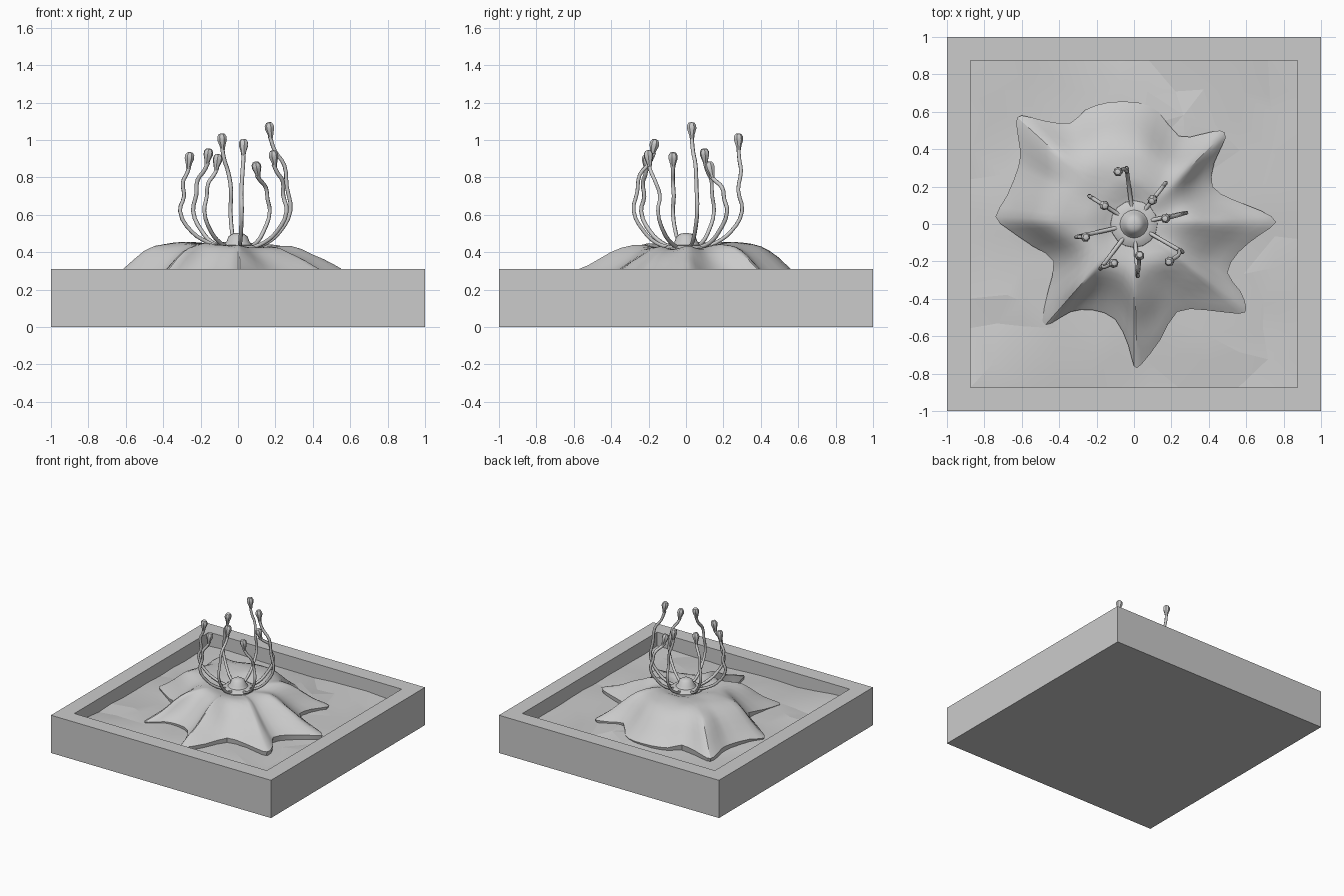
import bpy, bmesh, math, random
from mathutils import Vector, noise

random.seed(4)
cube = bpy.data.objects.get("Cube")
if cube:
    bpy.data.objects.remove(cube, do_unlink=True)

# One plain grey throughout
grey = bpy.data.materials.new("plain grey")
grey.use_nodes = True
grey.diffuse_color = (0.6, 0.6, 0.6, 1)
grey.node_tree.nodes["Principled BSDF"].inputs["Base Color"].default_value = grey.diffuse_color


def add_object(name, data):
    obj = bpy.data.objects.new(name, data)
    bpy.context.collection.objects.link(obj)
    data.materials.append(grey)
    return obj


def mesh_object(name, bm, angle=None):
    bmesh.ops.recalc_face_normals(bm, faces=bm.faces[:])
    mesh = bpy.data.meshes.new(name)
    bm.to_mesh(mesh)
    bm.free()
    obj = add_object(name, mesh)
    if angle:
        bpy.ops.object.select_all(action='DESELECT')
        obj.select_set(True)
        bpy.context.view_layer.objects.active = obj
        bpy.ops.object.shade_smooth_by_angle(angle=math.radians(angle))
    return obj


def loft(bm, rings, cap_start=False, cap_end=False):
    """Skin a list of closed rings of points."""
    loops = [[bm.verts.new(p) for p in ring] for ring in rings]
    n = len(loops[0])
    for a, b in zip(loops, loops[1:]):
        for i in range(n):
            j = (i + 1) % n
            bm.faces.new((a[i], a[j], b[j], b[i]))
    if cap_start:
        bm.faces.new(loops[0])
    if cap_end:
        bm.faces.new(loops[-1])


def lathe(bm, profile, sides):
    rings = [[(r * math.cos(math.tau * i / sides), r * math.sin(math.tau * i / sides), z)
              for i in range(sides)] for r, z in profile]
    loft(bm, rings, True, True)


# Square tray with a raised rim
def square(s, z):
    return [(-s, -s, z), (s, -s, z), (s, s, z), (-s, s, z)]


bm = bmesh.new()
loft(bm, [square(1, 0), square(1, 0.31), square(0.875, 0.31), square(0.875, 0.1)], True, True)
mesh_object("tray", bm)

# Uneven ground inside the tray, heaped slightly around the flower and in one corner
bm = bmesh.new()
bmesh.ops.create_grid(bm, x_segments=11, y_segments=11, size=0.875)
for v in bm.verts:
    if max(abs(v.co.x), abs(v.co.y)) < 0.87:
        v.co.x += random.uniform(-0.04, 0.04)
        v.co.y += random.uniform(-0.04, 0.04)
    heap = 0.02 * math.exp(-(v.co.length / 0.75) ** 6)
    corner = 0.04 * math.exp(-((v.co - Vector((-0.87, -0.87, 0))).length / 0.4) ** 2)
    v.co.z = 0.195 + heap + corner + 0.02 * noise.noise(v.co * 2.5) + random.uniform(-0.007, 0.007)
bmesh.ops.triangulate(bm, faces=bm.faces[:])
mesh_object("ground", bm, 7)

# Lobed flower body: outline swept inward over a plateau with flared flanks
outline = [(0.76, 0.01), (0.68, 0.07), (0.53, 0.13), (0.42, 0.2), (0.43, 0.33), (0.49, 0.46),
           (0.46, 0.5), (0.36, 0.48), (0.24, 0.47), (0.13, 0.6), (0.02, 0.65), (-0.14, 0.65),
           (-0.26, 0.61), (-0.34, 0.54), (-0.47, 0.55), (-0.6, 0.58), (-0.63, 0.54),
           (-0.61, 0.4), (-0.62, 0.3), (-0.68, 0.15), (-0.74, 0.04), (-0.67, -0.03),
           (-0.54, -0.12), (-0.43, -0.2), (-0.46, -0.36), (-0.49, -0.52), (-0.44, -0.53),
           (-0.34, -0.47), (-0.22, -0.46), (-0.1, -0.51), (-0.03, -0.65), (0.0, -0.76),
           (0.04, -0.75), (0.14, -0.62), (0.23, -0.47), (0.38, -0.46), (0.56, -0.48),
           (0.6, -0.45), (0.57, -0.36), (0.5, -0.26), (0.56, -0.15), (0.67, -0.06)]


def smooth_loop(points, steps):
    """Catmull-Rom subdivision of a closed loop."""
    pts = [Vector(p) for p in points]
    n, out = len(pts), []
    for i in range(n):
        a, b, c, d = (pts[(i + k - 1) % n] for k in range(4))
        for s in range(steps):
            t = s / steps
            out.append(b + 0.5 * t * (c - a + t * (2 * a - 5 * b + 4 * c - d
                                                   + t * (3 * (b - c) + d - a))))
    return out


def body_point(p, radius, t):
    lean = math.cos(math.atan2(p.y, p.x) - math.radians(140))
    reach, power = 0.785 + 0.075 * lean, 6 + 2.5 * lean
    # Inner rings are nearly round, outer rings follow the lobes
    q = p.lerp(p.normalized() * 0.58, 0.6 * (1 - t) ** 1.5) * t
    s = q.length / radius
    z = 0.19 + 0.262 / (1 + (s / reach) ** power) - 0.042 * math.exp(-(q.length / 0.19) ** 4)
    z += 0.06 * t * (1 - t) * noise.noise(Vector((q.x, q.y, 0)) * 7) - 0.012 * t ** 14
    return (q.x, q.y, z)


edge = smooth_loop(outline, 2)
radii = [p.length for p in edge]
for _ in range(3):  # softened radii round off the ridges
    radii = [(radii[i - 1] + 2 * r + radii[(i + 1) % len(radii)]) / 4
             for i, r in enumerate(radii)]
levels = [1 - (1 - k / 14) ** 1.15 for k in range(1, 15)]
rings = [[body_point(p, r, t) for p, r in zip(edge, radii)] for t in levels]
rings.append([(p.x * 0.985, p.y * 0.985, 0.19) for p in edge])
bm = bmesh.new()
loft(bm, rings, True, False)
mesh_object("flower_body", bm, 30)

# Central disc and knob
bm = bmesh.new()
lathe(bm, [(0.13, 0.39), (0.125, 0.422), (0.1, 0.436), (0.075, 0.438), (0.062, 0.455),
           (0.05, 0.485), (0.03, 0.498), (0.01, 0.502)], 16)
mesh_object("centre_knob", bm, 40)

# Stamens: (widest x, widest y, head x, head y, head z)
stamens = [(-0.04, 0.3, -0.085, 0.28, 1.0), (0.17, 0.22, 0.1, 0.13, 0.85),
           (0.28, 0.06, 0.17, 0.03, 1.06), (0.26, -0.15, 0.19, -0.2, 0.91),
           (0.02, -0.28, 0.03, -0.17, 0.97), (-0.18, -0.24, -0.11, -0.21, 0.89),
           (-0.31, -0.07, -0.26, -0.07, 0.9), (-0.24, 0.15, -0.16, 0.1, 0.92)]
head_profile = [(0.011, -0.055), (0.016, -0.03), (0.026, 0), (0.025, 0.018),
                (0.016, 0.032), (0.005, 0.035)]

for i, (bx, by, hx, hy, hz) in enumerate(stamens, 1):
    wide, head = Vector((bx, by, 0)), Vector((hx, hy, 0))
    out = wide.normalized()
    span = hz - 0.6
    up = Vector((0, 0, 1))
    path = [out * 0.09 + up * 0.425, out * 0.16 + up * 0.45, wide * 0.8 + up * 0.51,
            wide + up * 0.62, wide * 0.93 + up * (0.6 + span * 0.33),
            wide.lerp(head, 0.3) + up * (0.6 + span * 0.58),
            wide.lerp(head, 0.75) + up * (0.6 + span * 0.74), head + up * (hz - 0.04)]
    curve = bpy.data.curves.new("stamen_stem", 'CURVE')
    curve.dimensions = '3D'
    curve.bevel_depth = 0.011
    curve.bevel_resolution = 1
    curve.resolution_u = 3
    curve.use_fill_caps = True
    spline = curve.splines.new('BEZIER')
    spline.bezier_points.add(len(path) - 1)
    for point, co in zip(spline.bezier_points, path):
        point.co = co
        point.handle_left_type = point.handle_right_type = 'AUTO'
    add_object(f"stamen_stem_{i}", curve)

    bm = bmesh.new()
    lathe(bm, head_profile, 7)
    pod = mesh_object(f"stamen_head_{i}", bm, 30)
    pod.location = head + up * hz
    tilt = (path[-1] - path[-2]).lerp(up * span * 0.26, 0.5)
    pod.rotation_euler = tilt.to_track_quat('Z', 'Y').to_euler()
